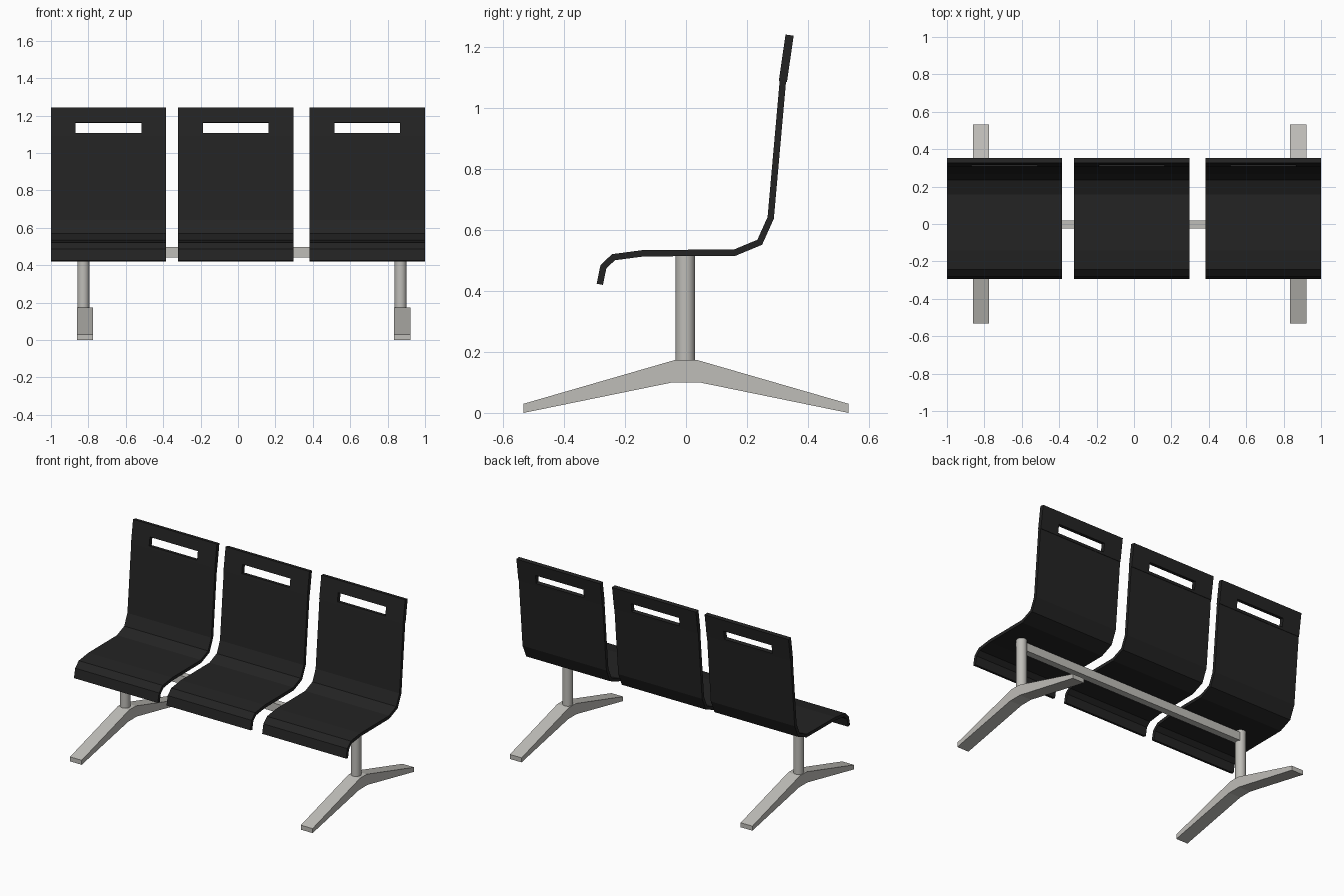
import bpy, bmesh, math

if "Cube" in bpy.data.objects:
    bpy.data.objects.remove(bpy.data.objects["Cube"])

def material(name, rgb):
    m = bpy.data.materials.new(name)
    m.diffuse_color = (*rgb, 1)
    m.use_nodes = True
    m.node_tree.nodes["Principled BSDF"].inputs["Base Color"].default_value = m.diffuse_color
    return m

BLACK = material("black_shell", (0.017, 0.017, 0.017))
METAL = material("satin_metal", (0.52, 0.51, 0.48))

def add_object(name, bm, mat):
    bmesh.ops.recalc_face_normals(bm, faces=bm.faces)
    me = bpy.data.meshes.new(name)
    bm.to_mesh(me)
    bm.free()
    me.materials.append(mat)
    ob = bpy.data.objects.new(name, me)
    bpy.context.collection.objects.link(ob)
    return ob

def extrude_x(name, outline, x0, x1, mat):
    """Closed (y, z) outline extruded from x0 to x1."""
    bm = bmesh.new()
    f = bm.faces.new([bm.verts.new((x0, y, z)) for y, z in outline])
    r = bmesh.ops.extrude_face_region(bm, geom=[f])
    vs = [v for v in r["geom"] if isinstance(v, bmesh.types.BMVert)]
    bmesh.ops.translate(bm, verts=vs, vec=(x1 - x0, 0, 0))
    return add_object(name, bm, mat)

def sheet(name, path, xs, thickness, hole=None):
    """Centre-line path swept over x columns, thickened; hole = (column, row)."""
    bm = bmesh.new()
    rows = [[bm.verts.new((x, y, z)) for x in xs] for y, z in path]
    for j in range(len(path) - 1):
        for i in range(len(xs) - 1):
            if (i, j) != hole:
                bm.faces.new((rows[j][i], rows[j][i + 1], rows[j + 1][i + 1], rows[j + 1][i]))
    ob = add_object(name, bm, BLACK)
    mod = ob.modifiers.new("thickness", "SOLIDIFY")
    mod.thickness = thickness
    mod.offset = 0
    mod.use_even_offset = True
    return ob

# Seat shells and slotted head panels
shell = [(-0.283, 0.422), (-0.271, 0.48), (-0.238, 0.511), (-0.14, 0.524),
         (0.16, 0.526), (0.242, 0.56), (0.278, 0.64), (0.318, 1.09)]
def head_y(z):
    return 0.318 + (z - 1.088) * 0.145
head = [(head_y(z), z) for z in (1.088, 1.105, 1.162, 1.24)]
for n, cx in enumerate((-0.692, -0.012, 0.691)):
    a, b = cx - 0.308, cx + 0.308
    sheet(f"seat_{n + 1}", shell, [a, b], 0.021)
    sheet(f"head_panel_{n + 1}", head, [a, cx - 0.176, cx + 0.176, b], 0.027, (1, 1))

# Pedestal feet and posts
half = [(0.035, 0.174), (0.533, 0.03), (0.533, 0.0), (0.045, 0.10)]
foot = half + [(-y, z) for y, z in reversed(half)]
for side, fx, px in (("left", -0.818, -0.827), ("right", 0.878, 0.869)):
    extrude_x(f"{side}_foot", foot, fx - 0.043, fx + 0.043, METAL)
    bpy.ops.mesh.primitive_cylinder_add(vertices=24, radius=0.032, depth=0.35,
                                        location=(px, -0.002, 0.343))
    post = bpy.context.object
    post.name = f"{side}_post"
    post.data.materials.append(METAL)
    bpy.ops.object.shade_smooth_by_angle(angle=math.radians(40))

# Cross beam under the seats
extrude_x("cross_beam", [(-0.025, 0.442), (0.02, 0.442), (0.02, 0.498), (-0.025, 0.498)],
          -0.827, 0.869, METAL)
